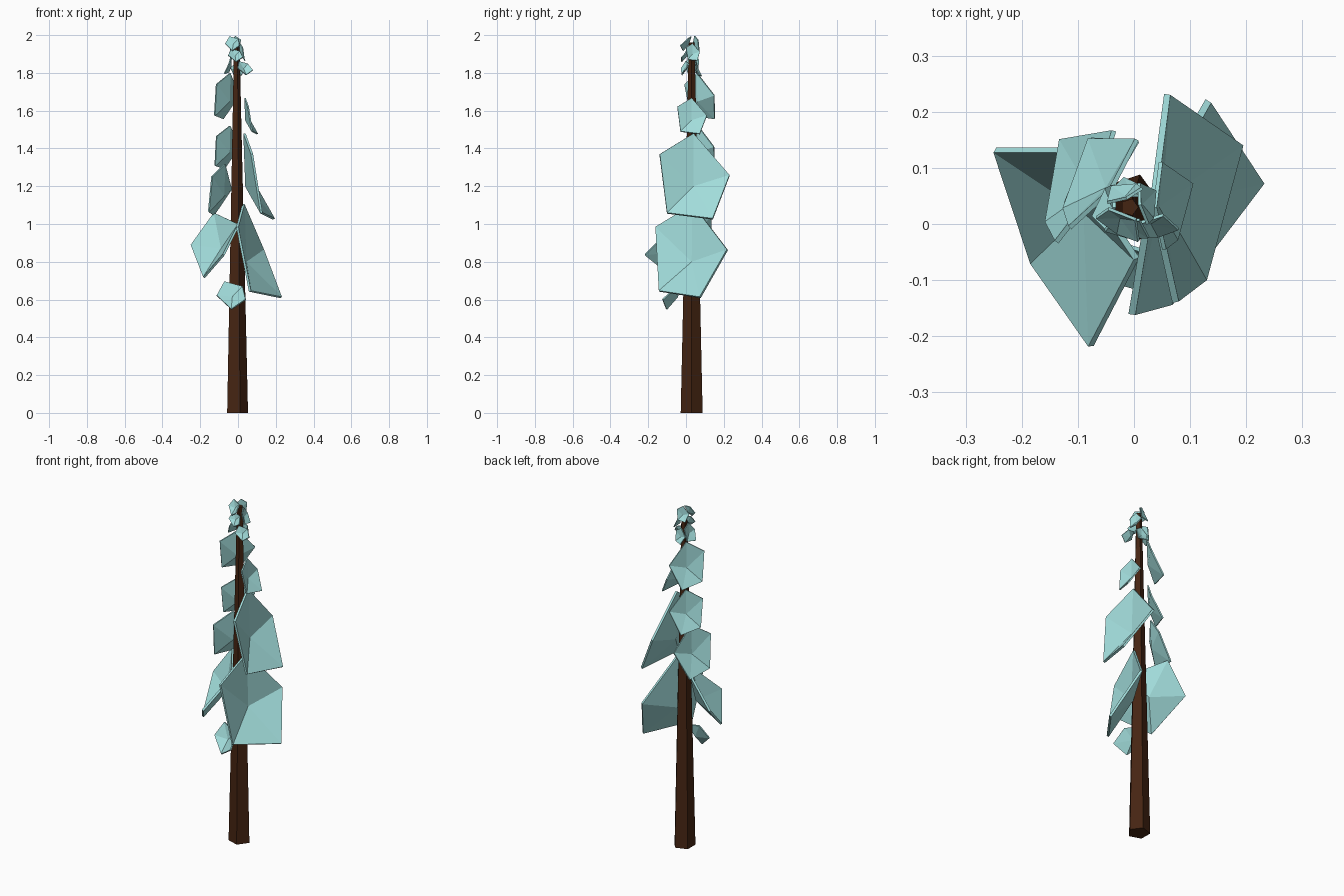
import bpy
import bmesh
from math import radians
from mathutils import Matrix, Vector

if "Cube" in bpy.data.objects:
    bpy.data.objects.remove(bpy.data.objects["Cube"], do_unlink=True)


def make_material(name, color):
    mat = bpy.data.materials.new(name)
    mat.use_nodes = True
    mat.diffuse_color = color
    mat.node_tree.nodes["Principled BSDF"].inputs["Base Color"].default_value = color
    return mat


bark = make_material("dark brown bark", (0.06, 0.018, 0.006, 1))
needles = make_material("pale teal needles", (0.36, 0.72, 0.71, 1))


def add_object(name, bm, mat):
    mesh = bpy.data.meshes.new(name)
    bm.to_mesh(mesh)
    bm.free()
    mesh.materials.append(mat)
    obj = bpy.data.objects.new(name, mesh)
    bpy.context.collection.objects.link(obj)
    return obj


# Trunk: tapered five-sided post
bm = bmesh.new()
bmesh.ops.create_cone(bm, cap_ends=True, segments=5, radius1=0.061, radius2=0.016,
                      depth=1.96)
spin = Matrix.Rotation(radians(-90), 4, "Z")
verts = bm.verts[:]
corner = max(verts, key=lambda v: v.co.xy.length)
spin = Matrix.Rotation(-Vector((1, 0)).angle_signed(corner.co.xy) * -1, 4, "Z")
bmesh.ops.transform(bm, matrix=Matrix.Translation((-0.008, 0.03, 0.98)) @ spin, verts=verts)
add_object("trunk", bm, bark)

# Bough rims as (outward, sideways, up) around a dented middle point
POINTED_TOP = [(-0.01, 0, 0.28), (0.03, -0.178, 0.17), (0.08, -0.14, -0.14),
               (0.145, 0.1, -0.17), (0.015, 0.19, 0.06)]
POINTED_TIP = [(-0.03, -0.11, 0.19), (0.07, -0.18, 0.02), (0.13, 0.02, -0.15),
               (0.13, 0.2, -0.03), (-0.025, 0.12, 0.13)]


def add_bough(name, rim, middle, heading, size, side=1):
    """Five-sided flared shell; heading in degrees, side -1 mirrors it."""
    bm = bmesh.new()
    hub = bm.verts.new((0, 0, 0))
    ring = [bm.verts.new((o, t * side, u)) for o, t, u in rim]
    for a, b in zip(ring, ring[1:] + ring[:1]):
        bm.faces.new((hub, a, b) if side > 0 else (hub, b, a))
    bm.transform(Matrix.Translation(middle)
                 @ Matrix.Rotation(radians(heading), 4, "Z")
                 @ Matrix.Scale(size, 4))
    shell = add_object(name, bm, needles).modifiers.new("thickness", "SOLIDIFY")
    shell.thickness = 0.004 + 0.008 * size
    shell.offset = -1


# Large and medium boughs
add_bough("lower_left_bough", POINTED_TOP, (0.045, 0.03, 0.8), -22, 1.09)
add_bough("middle_left_bough", POINTED_TOP, (0.05, 0.04, 1.2), 0, 1)
add_bough("upper_left_bough", POINTED_TOP, (0.045, 0.03, 1.55), 0, 0.42)
add_bough("lower_right_bough", POINTED_TIP, (-0.09, 0.02, 0.87), 215, 1)
add_bough("lowest_front_bough", POINTED_TIP, (-0.03, -0.05, 0.615), -105, 0.43)
for label, middle, heading, size in (
        ("lower", (-0.08, 0.06, 1.15), 155, 0.6),
        ("middle", (-0.05, 0.07, 1.38), 142, 0.5),
        ("upper", (-0.05, 0.065, 1.65), 145, 0.53)):
    add_bough(label + "_back_bough", POINTED_TOP, middle, heading, size, -1)

# Small sprigs around the tip
for i, (rim, middle, heading, size) in enumerate((
        (POINTED_TIP, (-0.025, 0.01, 1.952), 250, 0.22),
        (POINTED_TIP, (-0.015, 0, 1.89), 270, 0.2),
        (POINTED_TIP, (0.03, 0, 1.822), 290, 0.21),
        (POINTED_TOP, (-0.04, 0.03, 1.835), 170, 0.22),
        (POINTED_TOP, (0.015, 0.035, 1.9), 10, 0.2),
        (POINTED_TOP, (-0.005, 0.055, 1.815), 80, 0.18),
        (POINTED_TOP, (-0.015, 0.05, 1.945), 110, 0.18))):
    add_bough(f"tip_sprig_{i + 1}", rim, middle, heading, size)
